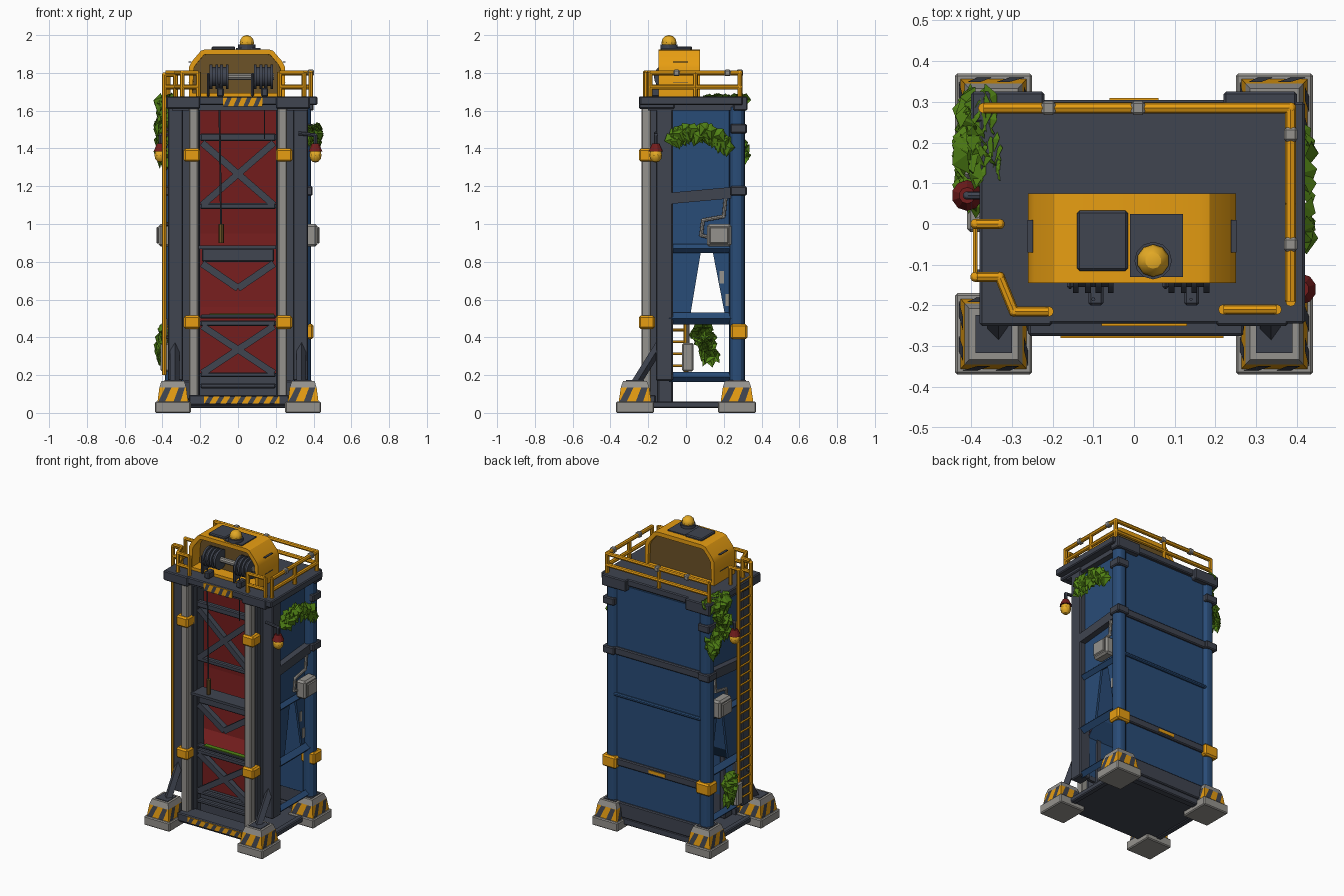
import bpy, bmesh, math, random
from mathutils import Vector, Matrix

random.seed(4)
cube = bpy.data.objects.get("Cube")
if cube:
    bpy.data.objects.remove(cube, do_unlink=True)


def material(name, *rgb):
    m = bpy.data.materials.new(name)
    m.use_nodes = True
    m.diffuse_color = (*rgb, 1)
    m.node_tree.nodes["Principled BSDF"].inputs["Base Color"].default_value = (*rgb, 1)
    return m


YELLOW = material("safety yellow", 0.80, 0.34, 0.006)
BLUE = material("painted blue", 0.022, 0.072, 0.185)
STEEL = material("dark steel", 0.050, 0.058, 0.080)
GREY = material("light grey", 0.30, 0.29, 0.27)
RED = material("inner red", 0.17, 0.012, 0.012)
GREEN = material("leaf green", 0.085, 0.23, 0.008)
OCHRE = material("dark ochre", 0.15, 0.085, 0.02)
AMBER = material("lamp amber", 0.85, 0.44, 0.02)


def finish(name, bm, *mats, bevel=0, smooth=False):
    bmesh.ops.recalc_face_normals(bm, faces=bm.faces)
    me = bpy.data.meshes.new(name)
    bm.to_mesh(me)
    bm.free()
    for m in mats:
        me.materials.append(m)
    ob = bpy.data.objects.new(name, me)
    bpy.context.collection.objects.link(ob)
    if bevel:
        mod = ob.modifiers.new("edge", "BEVEL")
        mod.width, mod.segments = bevel, 1
    if smooth:
        bpy.ops.object.select_all(action="DESELECT")
        ob.select_set(True)
        bpy.context.view_layer.objects.active = ob
        bpy.ops.object.shade_smooth_by_angle()
    return ob


def hull(name, points, mat, bevel=0):
    bm = bmesh.new()
    for p in points:
        bm.verts.new(p)
    bmesh.ops.convex_hull(bm, input=bm.verts)
    bmesh.ops.dissolve_limit(bm, angle_limit=0.01, verts=bm.verts, edges=bm.edges)
    return finish(name, bm, mat, bevel=bevel)


def box(name, x, y, z, mat, bevel=0.006):
    return hull(name, [(a, b, c) for a in x for b in y for c in z], mat, bevel)


def prism(name, pts, mat, push):
    bm = bmesh.new()
    f = bm.faces.new([bm.verts.new(p) for p in pts])
    ext = bmesh.ops.extrude_face_region(bm, geom=[f], use_keep_orig=True)
    vs = [g for g in ext["geom"] if isinstance(g, bmesh.types.BMVert)]
    bmesh.ops.translate(bm, verts=vs, vec=push)
    return finish(name, bm, mat)


def rod(name, a, b, r, mat, sides=10, r2=None):
    a, b = Vector(a), Vector(b)
    bm = bmesh.new()
    rot = (b - a).to_track_quat("Z", "Y").to_matrix().to_4x4()
    bmesh.ops.create_cone(bm, cap_ends=True, segments=sides, radius1=r, radius2=r if r2 is None else r2,
                          depth=(b - a).length, matrix=Matrix.Translation((a + b) / 2) @ rot)
    return finish(name, bm, mat, smooth=sides > 4)


def beam(name, a, b, r, mat):
    # square bar with its flats square to the depth axis
    a, b = Vector(a), Vector(b)
    d = (b - a).normalized()
    u = d.orthogonal().normalized() if abs(d.y) > .5 else d.cross(Vector((0, 1, 0))).normalized()
    v = d.cross(u)
    return hull(name, [p + u * i * r + v * j * r for p in (a, b) for i in (-1, 1) for j in (-1, 1)], mat)


def pipe(name, pts, r, mat):
    for a, b in zip(pts, pts[1:]):
        rod(name, a, b, r, mat, 8)
    for p in pts[1:-1]:
        ball(name + "_elbow", p, r * 1.05, mat)


def ball(name, c, r, mat, stretch=1):
    bm = bmesh.new()
    bmesh.ops.create_uvsphere(bm, u_segments=10, v_segments=6, radius=r,
                              matrix=Matrix.Translation(c) @ Matrix.Diagonal((1, 1, stretch, 1)))
    return finish(name, bm, mat, smooth=True)


def stripes(name, corners, n):
    # slanted dark bands laid over a four-cornered face
    a, b, c, d = map(Vector, corners)
    lift = (b - a).cross(d - a).normalized() * 0.004
    bm = bmesh.new()
    for i in range(n):
        def at(u, v):
            u = min(1, max(0, u / n))
            return bm.verts.new(a.lerp(b, u).lerp(d.lerp(c, u), v) + lift)
        bm.faces.new([at(i + .05, 0), at(i + .5, 0), at(i + .9, 1), at(i + .45, 1)])
    finish(name, bm, STEEL)


def foliage(name, path, spread, count, size):
    # broad leaves scattered about a line, each a folded diamond
    bm = bmesh.new()
    for i in range(count):
        t = random.random() * (len(path) - 1)
        k = min(int(t), len(path) - 2)
        c = Vector(path[k]).lerp(Vector(path[k + 1]), t - k)
        c += Vector([random.uniform(-s, s) for s in spread])
        side = math.copysign(1, c.x)
        m = Matrix.Rotation(random.uniform(-.7, .7), 3, "X") @ Matrix.Rotation(random.uniform(-.5, .5), 3, "Z")
        s = size * random.uniform(.8, 1.2)
        shape = [(-side * .15, 0, .4), (0, .4, .12), (side * .25, 0, 0), (0, -.4, .12), (side * .05, 0, -.55)]
        top, l, mid, r, tip = [bm.verts.new(c + m @ (Vector(p) * s)) for p in shape]
        for f in ((top, l, mid), (l, tip, mid), (tip, r, mid), (r, top, mid)):
            bm.faces.new(f)
    finish(name, bm, GREEN)


# feet, columns and side walls
for s in (-1, 1):
    for e in (-1, 1):
        cx, cy = s * .345, e * .27
        box("foot_slab", (cx - .095, cx + .095), (cy - .1, cy + .1), (0, .06), GREY)

        def ring(hx, hy, z):
            return [(cx + i * hx, cy + j * hy, z) for i, j in ((-1, -1), (1, -1), (1, 1), (-1, 1))]
        low, mid, cap = ring(.081, .086, .06), ring(.071, .075, .135), ring(.06, .063, .17)
        hull("foot_taper", low + mid, YELLOW)
        hull("foot_cap", mid + cap, GREY)
        box("foot_socket", (cx - .045, cx + .045), (cy - .047, cy + .047), (.165, .174), STEEL, 0)
        for i in range(4):
            j = (i + 1) % 4
            stripes("foot_stripes", (low[i], low[j], mid[j], mid[i]), 2)
    X = lambda a, b: (s * a, s * b)
    box("front_column", X(.29, .37), (-.16, -.07), (.17, 1.62), STEEL)
    box("inner_column", X(.2, .24), (-.15, -.07), (.05, 1.62), STEEL)
    box("column_web", X(.24, .29), (-.1, -.08), (.17, 1.62), STEEL, 0)
    box("guide_rail", X(.21, .26), (-.235, -.185), (.05, 1.62), GREY)
    box("guide_rail_flange", X(.2, .22), (-.19, -.14), (.05, 1.62), STEEL)
    rod("back_post", (s * .345, .27, .1), (s * .345, .27, 1.62), .042, BLUE, 12)
    wall = [(-.08, 1.62), (.25, 1.62), (.25, .5), (.21, .5), (.14, .86), (.08, .86), (.02, .5), (-.08, .5)]
    prism("side_wall", [(s * .315, y, z) for y, z in wall], BLUE, (s * .015, 0, 0))
    beam("foot_strut", (s * .335, -.27, .15), (s * .335, -.1, .42), .018, STEEL)
    hull("side_belt", [(s * a, y, z + h) for a in (.32, .37) for y, z in ((-.15, 1.1), (.29, 1.14))
                       for h in (0, .06)], STEEL)
    for z, r in ((.87, .017), (.5, .022), (.19, .018)):
        beam("side_rail", (s * .34, -.09, z), (s * .34, .27, z), r, BLUE)
    box("side_sill", X(.32, .36), (-.25, .25), (.025, .06), STEEL)
    for z in (.48, 1.365):
        box("rail_clamp", X(.2, .288), (-.25, -.165), (z - .035, z + .035), YELLOW, .01)
    box("back_clamp", X(.295, .4), (.235, .325), (.39, .47), YELLOW, .01)
    for z in (1.15, 1.48):
        box("back_bracket", X(.31, .395), (.235, .322), (z, z + .05), STEEL)
    box("corner_cap", X(.22, .4), (.25, .325), (1.6, 1.675), STEEL)
    box("front_cap", X(.2, .38), (-.25, -.06), (1.61, 1.675), STEEL)

# back wall, red shaft sheet with blue backing, floor and roof deck
box("back_wall", (-.34, .34), (.27, .29), (.17, 1.62), BLUE, 0)
sheet = [(-.085, .2), (-.08, .46), (0, .56), (.05, .95), (.05, 1.62)]
for label, m, d in (("shaft_sheet", RED, -.006), ("shaft_sheet_backing", BLUE, .006)):
    prism(label, [(-.3, y, z) for y, z in sheet] + [(-.3, y + d, z) for y, z in reversed(sheet)], m, (.6, 0, 0))
box("shaft_kick_plate", (-.2, .2), (-.11, -.08), (.05, .21), STEEL, 0)
for z, h, m in ((.41, .05, STEEL), (.87, .022, BLUE), (1.15, .05, STEEL), (.07, .1, STEEL)):
    box("back_belt", (-.35, .35), (.28, .305), (z, z + h), m)
box("belt_patch", (-.06, .06), (.304, .309), (.425, .445), YELLOW, 0)
box("back_sill", (-.35, .35), (.25, .3), (.025, .07), STEEL)
box("floor", (-.34, .34), (-.26, .28), (.03, .05), STEEL, 0)
box("front_sill", (-.26, .27), (-.275, -.16), (.04, .095), STEEL)
box("roof_deck", (-.38, .42), (-.245, .3), (1.63, 1.675), STEEL)
box("roof_soffit", (-.35, .37), (-.2, .28), (1.6, 1.635), STEEL, 0)

# front gate with bracing
for z, h in ((1.44, .04), (1.08, .03), (.5, .02), (.46, .03), (.19, .025), (.13, .025)):
    box("gate_bar", (-.2, .2), (-.15, -.115), (z, z + h), STEEL)
box("gate_shelf", (-.22, .2), (-.2, -.09), (.868, .885), STEEL, 0)
box("shelf_apron", (-.19, .19), (-.15, -.12), (.8, .87), STEEL)
for z0, z1 in ((1.1, 1.43), (.21, .46)):
    for s in (-1, 1):
        beam("gate_cross", (-.19 * s, -.132, z0), (.19 * s, -.132, z1), .018, STEEL)
for s in (-1, 1):
    beam("gate_chevron", (s * .19, -.132, .79), (0, -.132, .66), .019, STEEL)
box("moss_strip", (-.15, .19), (-.15, -.12), (.52, .526), GREEN, 0)
for x0, x1, y, z0, z1, n in ((-.08, .13, -.25, 1.622, 1.67, 4), (-.18, .22, -.28, .05, .088, 7)):
    box("hazard_plate", (x0, x1), (y, y + .008), (z0, z1), YELLOW, 0)
    stripes("hazard_bands", ((x0, y, z0), (x1, y, z0), (x1, y, z1), (x0, y, z1)), n)

# winch housing with recessed ends
bm = bmesh.new()
outline = [(-.26, 1.675), (.25, 1.675), (.25, 1.83), (.235, 1.86), (.185, 1.918), (.16, 1.925),
           (-.17, 1.925), (-.195, 1.918), (-.245, 1.86), (-.26, 1.83)]
ends = [[bm.verts.new((x, y, z)) for x, z in outline] for y in (-.145, .075)]
caps = [bm.faces.new(e) for e in ends]
for i in range(len(outline)):
    j = (i + 1) % len(outline)
    bm.faces.new((ends[0][i], ends[0][j], ends[1][j], ends[1][i]))
bmesh.ops.recalc_face_normals(bm, faces=bm.faces)
bmesh.ops.inset_individual(bm, faces=caps, thickness=.027)
for cap, depth in zip(caps, (-.08, -.02)):
    bmesh.ops.inset_individual(bm, faces=[cap], thickness=.001, depth=depth)
    cap.material_index = 1
finish("winch_housing", bm, YELLOW, OCHRE, smooth=True)
box("roof_hatch", (-.14, -.015), (-.115, .033), (1.92, 1.94), STEEL)
box("beacon_plate", (-.01, .12), (-.13, .025), (1.92, 1.931), STEEL, 0)
rod("beacon_base", (.047, -.09, 1.925), (.047, -.09, 1.95), .046, STEEL, 12)
ball("beacon", (.047, -.09, 1.96), .04, AMBER)
for s in (-1, 1):
    for z in (1.75, 1.86):
        box("housing_slot", (s * .25 - .012, s * .25 + .002), (-.07, .01), (z - .004, z), STEEL, 0)

# winch drums, axle and cables
rod("winch_axle", (-.16, -.105, 1.78), (.19, -.105, 1.78), .018, GREY)
for x in (-.1, .135):
    rod("drum_core", (x - .045, -.105, 1.78), (x + .045, -.105, 1.78), .05, STEEL, 16)
    for d in (-.05, -.02, .006, .036):
        rod("drum_flange", (x + d, -.105, 1.78), (x + d + .014, -.105, 1.78), .065, STEEL, 16)
    box("drum_bearing", (x - .065, x - .05), (-.16, -.07), (1.675, 1.8), STEEL)
    box("cable_guide", (x - .012, x + .025), (-.2, -.14), (1.675, 1.72), STEEL)
rod("long_cable", (-.1, -.185, 1.74), (-.09, -.185, 1.0), .005, STEEL, 6)
rod("short_cable", (.14, -.185, 1.74), (.14, -.185, 1.45), .004, STEEL, 6)
rod("cable_weight", (-.088, -.185, .9), (-.088, -.185, 1.0), .014, OCHRE, 8)

# guard rails
for z in (1.8, 1.725):
    pipe("guard_rail", [(-.37, .285, z), (.385, .285, z), (.385, -.19, z)], .0135, YELLOW)
    pipe("front_left_rail", [(-.385, -.13, z), (-.33, -.13, z), (-.295, -.215, z), (-.21, -.215, z)], .0125, YELLOW)
    pipe("front_right_rail", [(.22, -.21, z), (.35, -.21, z)], .0125, YELLOW)
for x, y in ((-.37, .285), (0, .285), (.385, .285), (.385, .05), (.385, -.19), (-.33, -.13),
             (-.295, -.215), (-.21, -.215), (.22, -.21), (.35, -.21)):
    rod("rail_post", (x, y, 1.67), (x, y, 1.805), .013, YELLOW, 8)
for x, y in ((.01, .285), (-.21, .285), (.385, -.05), (.385, .22)):
    box("rail_joint", (x - .017, x + .017), (y - .017, y + .017), (1.783, 1.817), GREY)

# ladder
for y in (0, -.13):
    pipe("ladder_side", [(-.39, y, .2), (-.39, y, 1.79), (-.33, y, 1.79), (-.33, y, 1.67)], .012, YELLOW)
for i in range(24):
    z = .25 + i * .063
    rod("ladder_rung", (-.39, 0, z), (-.39, -.13, z), .007, YELLOW, 6)
for z in (.4, 1.0, 1.5):
    rod("ladder_bracket", (-.39, -.12, z), (-.34, -.12, z), .01, STEEL, 6)

# lamps, junction boxes and conduits
for s, y in ((-1, .07), (1, -.16)):
    x = s * .41
    pipe("lamp_arm", [(s * .32, y, 1.48), (x, y, 1.47), (x, y, 1.42)], .01, STEEL)
    rod("lamp_shade", (x, y, 1.385), (x, y, 1.425), .038, RED, 10, .02)
    ball("lamp_bulb", (x, y, 1.364), .034, AMBER, 1.15)
    box("junction_box", (s * .35, s * .42), (.11, .24), (.88, 1.0), GREY, .012)
    box("junction_lid", (s * .42, s * .432), (.125, .225), (.895, .985), GREY)
    pipe("conduit", [(s * .36, .21, 1.14), (s * .36, .2, 1.04), (s * .36, .09, 1.02), (s * .36, .08, .94),
                     (s * .36, .12, .93)], .01, GREY)
box("meter_box", (-.41, -.35), (-.02, .04), (.22, .37), GREY, .008)
rod("meter_pipe", (-.38, .01, .37), (-.38, .01, .5), .008, GREY, 8)
for y, z in ((.19, .72), (.22, .6)):
    box("bare_patch", (.33, .334), (y - .012, y + .012), (z - .035, z + .03), GREY, 0)

# hanging plants
foliage("right_vine", [(.39, -.07, 1.45), (.4, 0, 1.49), (.4, .12, 1.48), (.4, .22, 1.42)], (.03, .02, .025), 90, .085)
foliage("left_vine", [(-.38, .22, 1.61), (-.4, .18, 1.54), (-.4, .22, 1.46), (-.385, .29, 1.33)], (.03, .05, .03), 120, .09)
foliage("deck_vine", [(-.38, .31, 1.65), (-.38, .1, 1.65)], (.045, .03, .005), 55, .09)
foliage("low_vine", [(-.39, .08, .43), (-.4, .11, .37), (-.4, .14, .27)], (.025, .035, .02), 55, .08)
